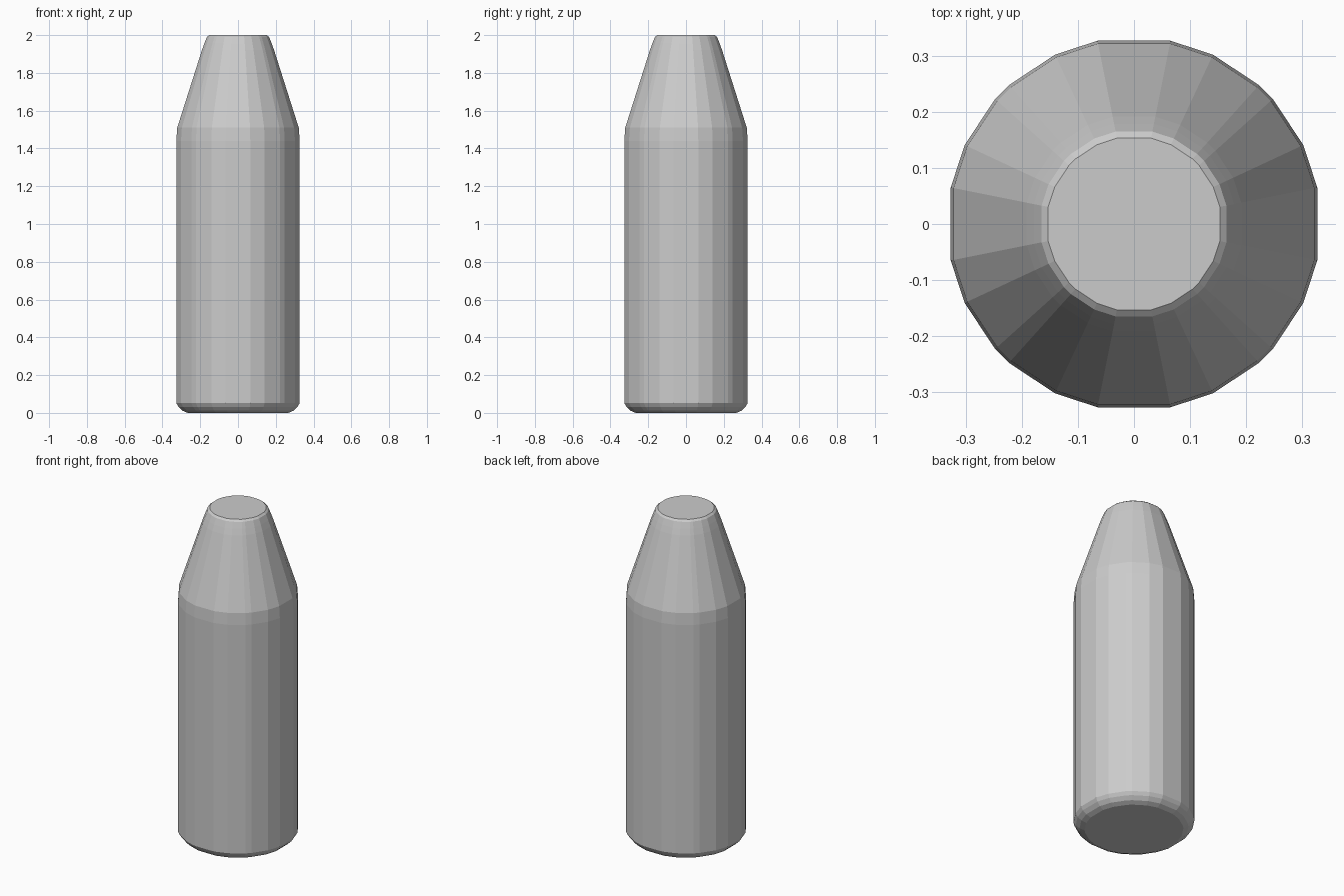
import bpy, bmesh
from math import cos, sin, radians

if "Cube" in bpy.data.objects:
    bpy.data.objects.remove(bpy.data.objects["Cube"])

# Profile of the body: (radius, height), bottom to top
PROFILE = [(0.272, 0.004), (0.300, 0.012), (0.321, 0.032), (0.333, 0.052),
           (0.333, 1.44), (0.328, 1.51), (0.195, 1.92), (0.182, 1.955),
           (0.168, 1.99), (0.156, 2.0)]
# Uneven facet corners in one quadrant, repeated four times
QUADRANT = [11.25, 25, 42, 48, 65, 78.75]
ANGLES = [radians(a + 90 * q) for q in range(4) for a in QUADRANT]


def lathe(name, profile, angles):
    bm = bmesh.new()
    n = len(angles)
    rings = [[bm.verts.new((r * cos(a), r * sin(a), z)) for a in angles]
             for r, z in profile]
    for low, high in zip(rings, rings[1:]):
        for i in range(n):
            j = (i + 1) % n
            bm.faces.new((low[i], low[j], high[j], high[i]))
    # Flat caps
    bm.faces.new(rings[0][::-1])
    bm.faces.new(rings[-1])
    # Rest the base exactly on the ground
    for v in rings[0]:
        v.co.z = 0
    mesh = bpy.data.meshes.new(name)
    bm.to_mesh(mesh)
    bm.free()
    obj = bpy.data.objects.new(name, mesh)
    bpy.context.collection.objects.link(obj)
    return obj


# Faceted cylinder with tapered tip and rounded base edge
lathe("tapered_body", PROFILE, ANGLES)
